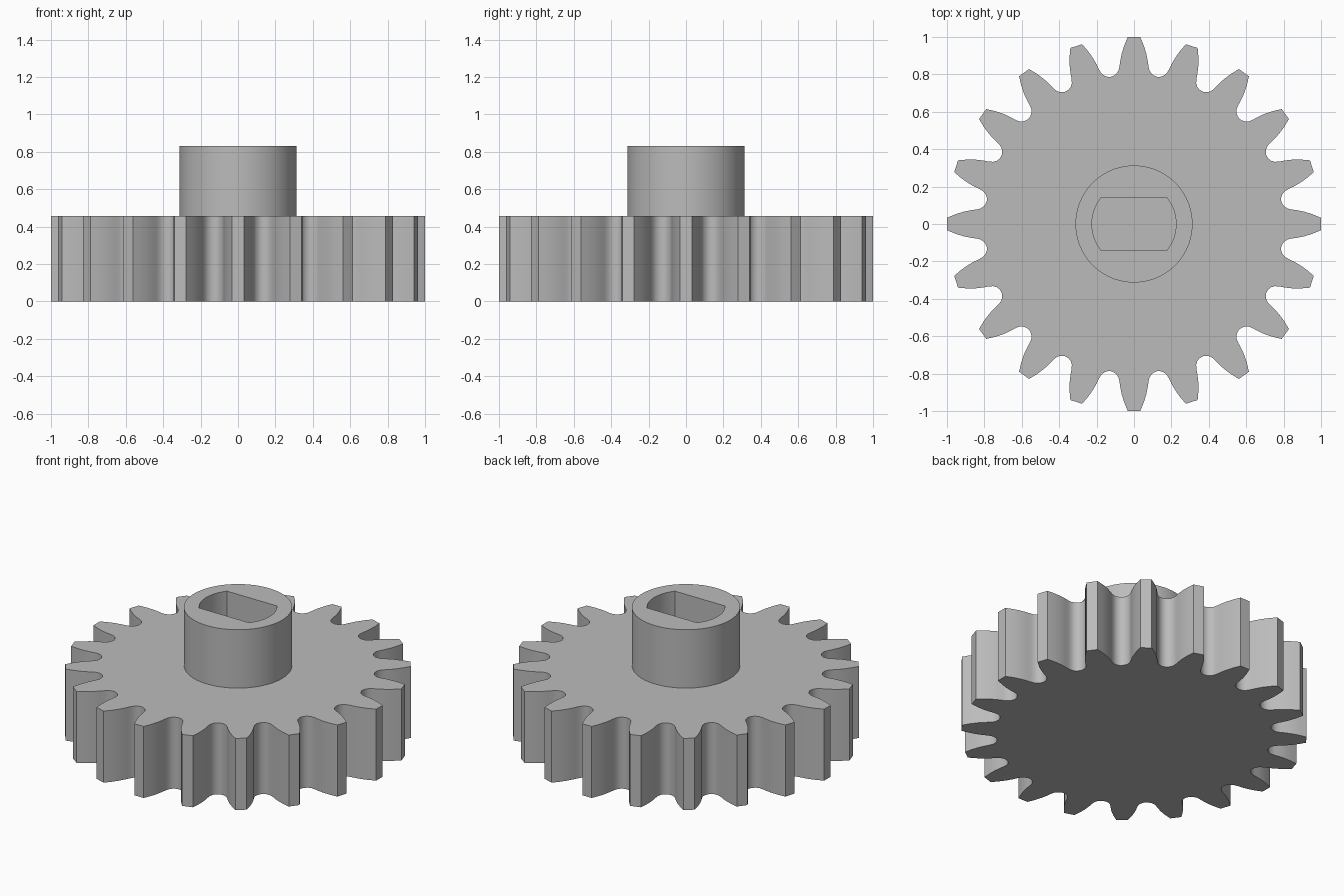
import bpy
import bmesh
import math

if "Cube" in bpy.data.objects:
    bpy.data.objects.remove(bpy.data.objects["Cube"], do_unlink=True)

TEETH = 20
GEAR_TOP, HUB_TOP, POCKET_FLOOR = 0.457, 0.83, 0.625
HUB_RADIUS, POCKET_RADIUS, POCKET_HALF = 0.313, 0.225, 0.14

grey = bpy.data.materials.new("plain grey")
grey.use_nodes = True
colour = (0.5, 0.5, 0.5, 1.0)
grey.diffuse_color = colour
grey.node_tree.nodes["Principled BSDF"].inputs["Base Color"].default_value = colour


def prism(name, outline, bottom, top):
    """Extrude a closed counter-clockwise outline between two heights."""
    bm = bmesh.new()
    base = bm.faces.new([bm.verts.new((x, y, bottom)) for x, y in outline])
    grown = bmesh.ops.extrude_face_region(bm, geom=[base], use_keep_orig=True)
    for item in grown["geom"]:
        if isinstance(item, bmesh.types.BMVert):
            item.co.z = top
    bmesh.ops.recalc_face_normals(bm, faces=bm.faces)
    mesh = bpy.data.meshes.new(name)
    bm.to_mesh(mesh)
    bm.free()
    mesh.materials.append(grey)
    obj = bpy.data.objects.new(name, mesh)
    bpy.context.collection.objects.link(obj)
    return obj


def activate(obj):
    bpy.ops.object.select_all(action='DESELECT')
    obj.select_set(True)
    bpy.context.view_layer.objects.active = obj


def arc(radius, start, end, steps):
    angles = [start + (end - start) * i / steps for i in range(steps + 1)]
    return [(radius * math.cos(a), radius * math.sin(a)) for a in angles]


# Toothed wheel: half a tooth (distance out, half width), mirrored and repeated
flank = [(0.787, 0.125), (0.791, 0.111), (0.802, 0.095), (0.82, 0.083),
         (0.845, 0.077), (0.87, 0.074), (0.91, 0.066), (0.955, 0.052), (1.0, 0.033)]
tooth = [(r, -w) for r, w in flank] + [(r, w) for r, w in reversed(flank[1:])]
wheel_outline = []
for i in range(TEETH):
    a = math.tau * i / TEETH
    c, s = math.cos(a), math.sin(a)
    wheel_outline += [(x * c - y * s, x * s + y * c) for x, y in tooth]
wheel = prism("toothed_wheel", wheel_outline, 0, GEAR_TOP)

# Hub with a blind double-flat shaft pocket
hub = prism("hub", arc(HUB_RADIUS, 0, math.tau, 96)[:-1], GEAR_TOP - 0.05, HUB_TOP)
half = math.asin(POCKET_HALF / POCKET_RADIUS)
pocket_outline = (arc(POCKET_RADIUS, -half, half, 16)
                  + arc(POCKET_RADIUS, math.pi - half, math.pi + half, 16))
cutter = prism("pocket_cutter", pocket_outline, POCKET_FLOOR, HUB_TOP + 0.1)
cutter.hide_render = True
cut = hub.modifiers.new("shaft pocket", 'BOOLEAN')
cut.operation = 'DIFFERENCE'
cut.solver = 'EXACT'
cut.object = cutter
activate(hub)
bpy.ops.object.modifier_apply(modifier=cut.name)
bpy.data.objects.remove(cutter, do_unlink=True)

for part in (wheel, hub):
    activate(part)
    bpy.ops.object.shade_smooth_by_angle(angle=math.radians(35))
